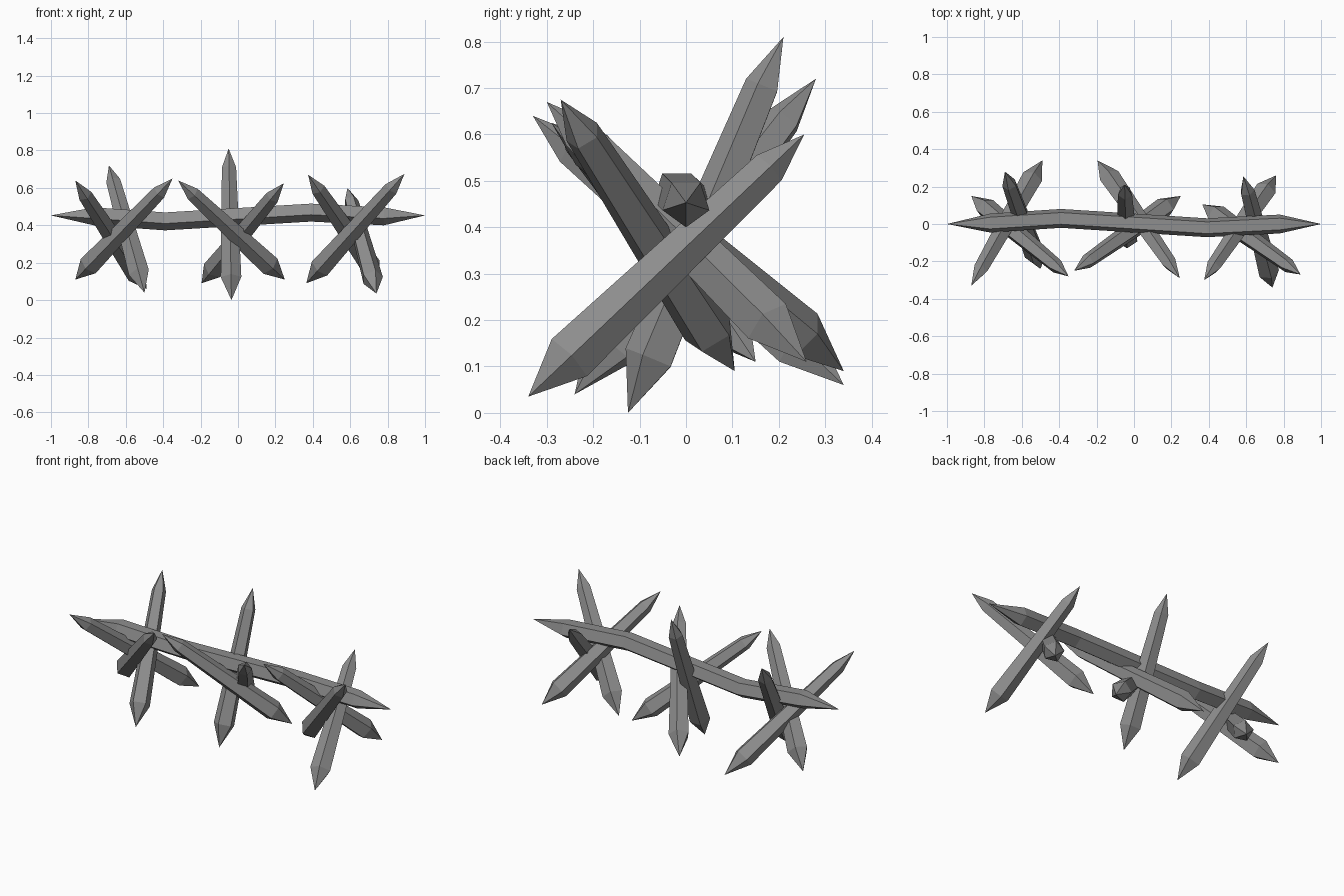
import bpy, bmesh
from mathutils import Vector
from math import cos, sin, tau

cube = bpy.data.objects.get("Cube")
if cube:
    bpy.data.objects.remove(cube, do_unlink=True)

wood = bpy.data.materials.new("weathered grey wood")
wood.use_nodes = True
GREY = (0.27, 0.27, 0.27, 1)
wood.diffuse_color = GREY
wood.node_tree.nodes["Principled BSDF"].inputs["Base Color"].default_value = GREY

SIDES = 5


def sharpened_pole(name, tip_a, tip_b, rings, axis, ridge):
    """Five-sided pole with pointed ends; one long ridge faces the ridge direction."""
    axis = axis.normalized()
    u = (ridge - axis * ridge.dot(axis)).normalized()
    v = axis.cross(u)
    bm = bmesh.new()
    loops = [[bm.verts.new(c + r * (u * cos(tau * i / SIDES) + v * sin(tau * i / SIDES)))
              for i in range(SIDES)] for c, r in rings]
    a, b = bm.verts.new(tip_a), bm.verts.new(tip_b)
    for i in range(SIDES):
        j = (i + 1) % SIDES
        bm.faces.new((a, loops[0][j], loops[0][i]))
        bm.faces.new((b, loops[-1][i], loops[-1][j]))
        for lo, hi in zip(loops, loops[1:]):
            bm.faces.new((lo[i], lo[j], hi[j], hi[i]))
    bmesh.ops.recalc_face_normals(bm, faces=bm.faces)
    mesh = bpy.data.meshes.new(name)
    bm.to_mesh(mesh)
    bm.free()
    mesh.materials.append(wood)
    obj = bpy.data.objects.new(name, mesh)
    bpy.context.collection.objects.link(obj)


# Long crooked beam
beam = [(-0.77, 0.005, 0.453), (-0.39, 0.03, 0.426), (0.39, -0.02, 0.473), (0.78, 0, 0.453)]
sharpened_pole("beam", Vector((-1, 0, 0.453)), Vector((1, 0, 0.453)),
               [(Vector(p), 0.053) for p in beam], Vector((1, 0, 0)), Vector((0, 0, -1)))


# Tapered stakes, thicker at the foot
def stake(name, foot, top, ridge=(0, -1, 0)):
    foot, top = Vector(foot), Vector(top)
    rings = [(foot.lerp(top, 0.145), 0.058), (foot.lerp(top, 0.87), 0.04)]
    sharpened_pole(name, foot, top, rings, top - foot, Vector(ridge))


# Right cluster
stake("right_back_stake", (-0.50, -0.24, 0.04), (-0.69, 0.28, 0.72))
stake("right_outer_stake", (-0.49, 0.34, 0.06), (-0.87, -0.33, 0.64))
stake("right_inner_stake", (-0.87, 0.15, 0.11), (-0.35, -0.28, 0.65))

# Middle cluster
stake("middle_back_stake", (-0.035, -0.125, 0), (-0.05, 0.21, 0.81))
stake("middle_right_stake", (0.25, 0.15, 0.11), (-0.32, -0.25, 0.64))
stake("middle_left_stake", (-0.195, 0.34, 0.09), (0.245, -0.29, 0.625))

# Left cluster
stake("left_back_stake", (0.74, -0.34, 0.035), (0.585, 0.255, 0.60), (1, 0, 0))
stake("left_inner_stake", (0.76, 0.26, 0.11), (0.375, -0.30, 0.67))
stake("left_outer_stake", (0.365, 0.105, 0.09), (0.89, -0.27, 0.675))
